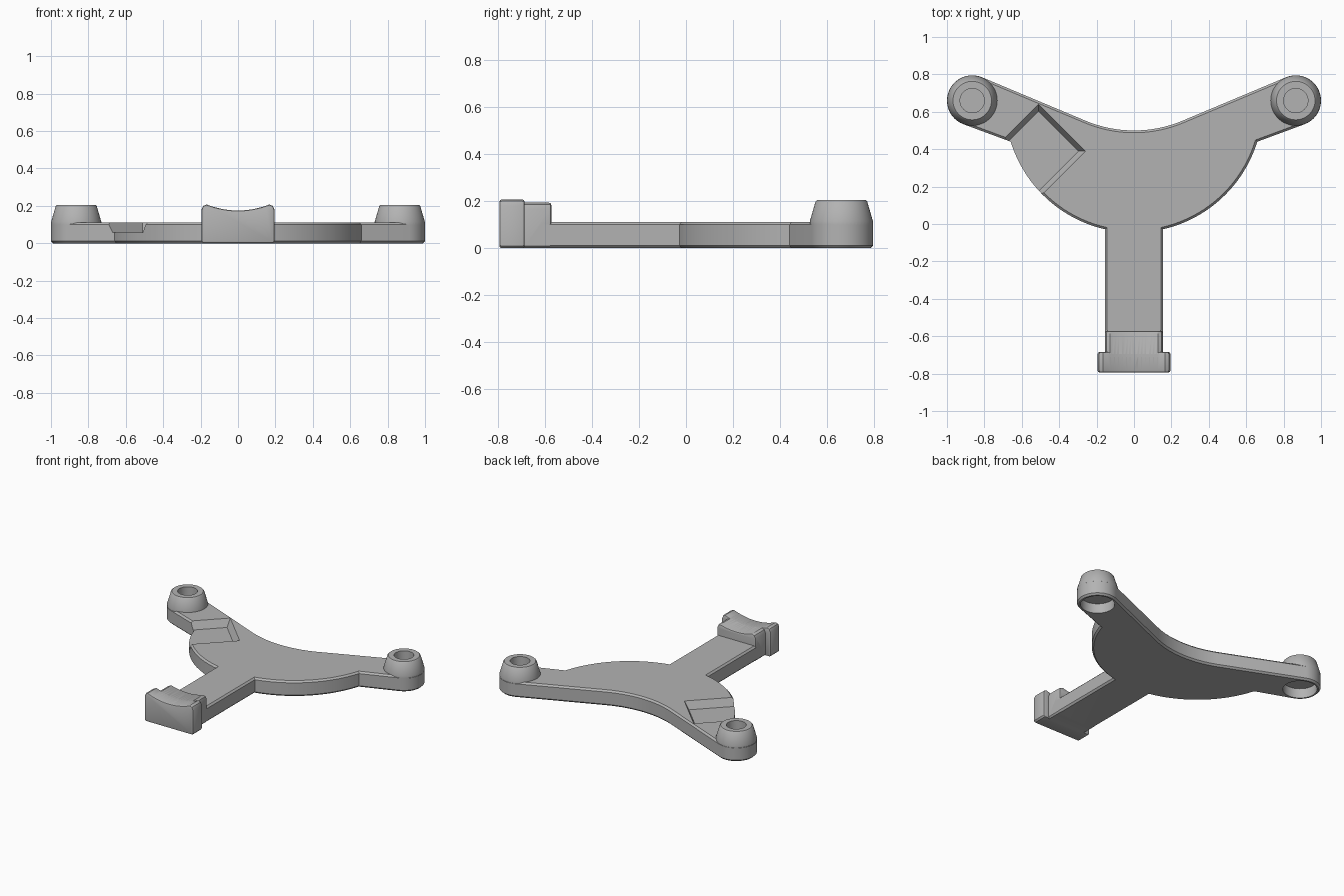
import bpy, bmesh, math
from math import sin, cos, radians
from mathutils import Vector

if "Cube" in bpy.data.objects:
    bpy.data.objects.remove(bpy.data.objects["Cube"], do_unlink=True)

grey = bpy.data.materials.new("mid_grey")
grey.use_nodes = True
grey.diffuse_color = (0.45, 0.45, 0.45, 1)
grey.node_tree.nodes["Principled BSDF"].inputs["Base Color"].default_value = (0.45, 0.45, 0.45, 1)

BOSS = Vector((0.865, 0.66))
BOSS_R = 0.135
TOP = 0.112
LEAN = 22.3          # angle of the side arms


def arc(cx, cy, r, a0, a1, n):
    angles = [radians(a0 + (a1 - a0) * i / n) for i in range(n + 1)]
    return [(cx + r * cos(a), cy + r * sin(a)) for a in angles]


def mirrored(half):
    """Close a half outline that runs along +x by adding its mirror image."""
    return half + [(-x, y) for x, y in reversed(half) if x > 1e-5]


def finish(name, bm):
    bmesh.ops.recalc_face_normals(bm, faces=bm.faces)
    mesh = bpy.data.meshes.new(name)
    bm.to_mesh(mesh)
    bm.free()
    mesh.materials.append(grey)
    obj = bpy.data.objects.new(name, mesh)
    bpy.context.collection.objects.link(obj)
    return obj


def prism(name, points, place, shift, bevel=0, segments=1):
    """Extrude an outline and soften the rims of its two end faces."""
    bm = bmesh.new()
    face = bm.faces.new([bm.verts.new(place(*p)) for p in points])
    ext = bmesh.ops.extrude_face_region(bm, geom=[face], use_keep_orig=True)
    moved = [g for g in ext["geom"] if isinstance(g, bmesh.types.BMVert)]
    bmesh.ops.translate(bm, verts=moved, vec=shift)
    bmesh.ops.recalc_face_normals(bm, faces=bm.faces)
    if bevel:
        axis = Vector(shift).normalized()
        rims = [e for e in bm.edges
                if abs((e.verts[0].co - e.verts[1].co).dot(axis)) < 1e-5]
        bmesh.ops.bevel(bm, geom=rims, offset=bevel, segments=segments,
                        profile=0.5, affect='EDGES', clamp_overlap=True)
    return finish(name, bm)


def lathe(name, profile, centre, steps=48):
    """Turn a closed (radius, height) profile that starts and ends on the axis."""
    bm = bmesh.new()
    verts = [bm.verts.new((centre[0] + r, centre[1], z)) for r, z in profile]
    edges = [bm.edges.new(pair) for pair in zip(verts, verts[1:])]
    bmesh.ops.spin(bm, geom=verts + edges, cent=(centre[0], centre[1], 0),
                   axis=(0, 0, 1), angle=2 * math.pi, steps=steps)
    bmesh.ops.remove_doubles(bm, verts=bm.verts, dist=1e-4)
    return finish(name, bm)


def combine(base, tool, operation):
    mod = base.modifiers.new(operation.lower(), 'BOOLEAN')
    mod.operation, mod.solver, mod.object = operation, 'EXACT', tool
    bpy.context.view_layer.objects.active = base
    bpy.ops.object.modifier_apply(modifier=mod.name)
    bpy.data.objects.remove(tool, do_unlink=True)


# Flat body: swept back edge, rounded arm ends, round belly, straight leg
outline = mirrored(
    arc(0, 1.17, 0.67, -90, LEAN - 90, 10)
    + arc(BOSS.x, BOSS.y, BOSS_R, 90 + LEAN, LEAN - 90, 24)
    + arc(0, 0.644, 0.69, -17.2, -77, 24)
    + [(0.155, -0.62)])
body = prism("bracket_body", outline, lambda x, y: (x, y, 0), (0, 0, TOP), 0.012)


# Saddle at the end of the leg: wide lip and narrower neck, hollowed on top
def saddle(name, half_width, y0, y1):
    crest = half_width - 0.028
    steps = [crest * i / 8 for i in range(9)]
    curve = [(x, 0.175 + 0.032 * (x / 0.167) ** 2) for x in steps]
    peak = curve[-1][1]
    shoulder = [(half_width - 0.009, peak - 0.007), (half_width, peak - 0.027)]
    base = [(half_width, 0.01), (half_width - 0.01, 0)]
    return prism(name, mirrored(curve + shoulder + base),
                 lambda x, z: (x, y0, z), (0, y1 - y0, 0), 0.01, 2)


combine(body, saddle("saddle_neck", 0.155, -0.72, -0.572), 'UNION')
combine(body, saddle("saddle_lip", 0.195, -0.793, -0.685), 'UNION')

# Tapered bosses with a blind hole above and a wide counterbore below
for side in (-1, 1):
    centre = (side * BOSS.x, BOSS.y)
    combine(body, lathe("boss", [(0, 0.02), (BOSS_R - 0.001, 0.02), (BOSS_R - 0.001, 0.115),
                                 (0.11, 0.198), (0.103, 0.205), (0, 0.205)], centre), 'UNION')
    combine(body, lathe("hole_cutter", [(0, 0.13), (0.065, 0.13),
                                        (0.065, 0.25), (0, 0.25)], centre), 'DIFFERENCE')
    combine(body, lathe("counterbore_cutter", [(0, -0.05), (0.112, -0.05),
                                               (0.112, 0.07), (0, 0.07)], centre), 'DIFFERENCE')

# Diagonal recess with sloping walls, open towards the belly edge
along, out = Vector((1, -1)).normalized(), Vector((-1, -1)).normalized()
corner = Vector((-0.51, 0.64))
bm = bmesh.new()
rings = []
for z, inset in ((0.058, 0.026), (TOP, 0.0), (0.16, 0.0)):
    near, far = inset, 0.354 - inset
    ring = [(near, inset), (far, inset), (far, 0.6), (near, 0.6)]
    rings.append([bm.verts.new((*(corner + along * a + out * b), z)) for a, b in ring])
for low, high in zip(rings, rings[1:]):
    for i in range(4):
        j = (i + 1) % 4
        bm.faces.new((low[i], low[j], high[j], high[i]))
bm.faces.new(rings[0])
bm.faces.new(rings[-1])
combine(body, finish("recess_cutter", bm), 'DIFFERENCE')

# Smooth the curved walls and keep the rims crisp
bpy.ops.object.select_all(action='DESELECT')
body.select_set(True)
bpy.context.view_layer.objects.active = body
bpy.ops.object.shade_smooth_by_angle(angle=radians(30))
